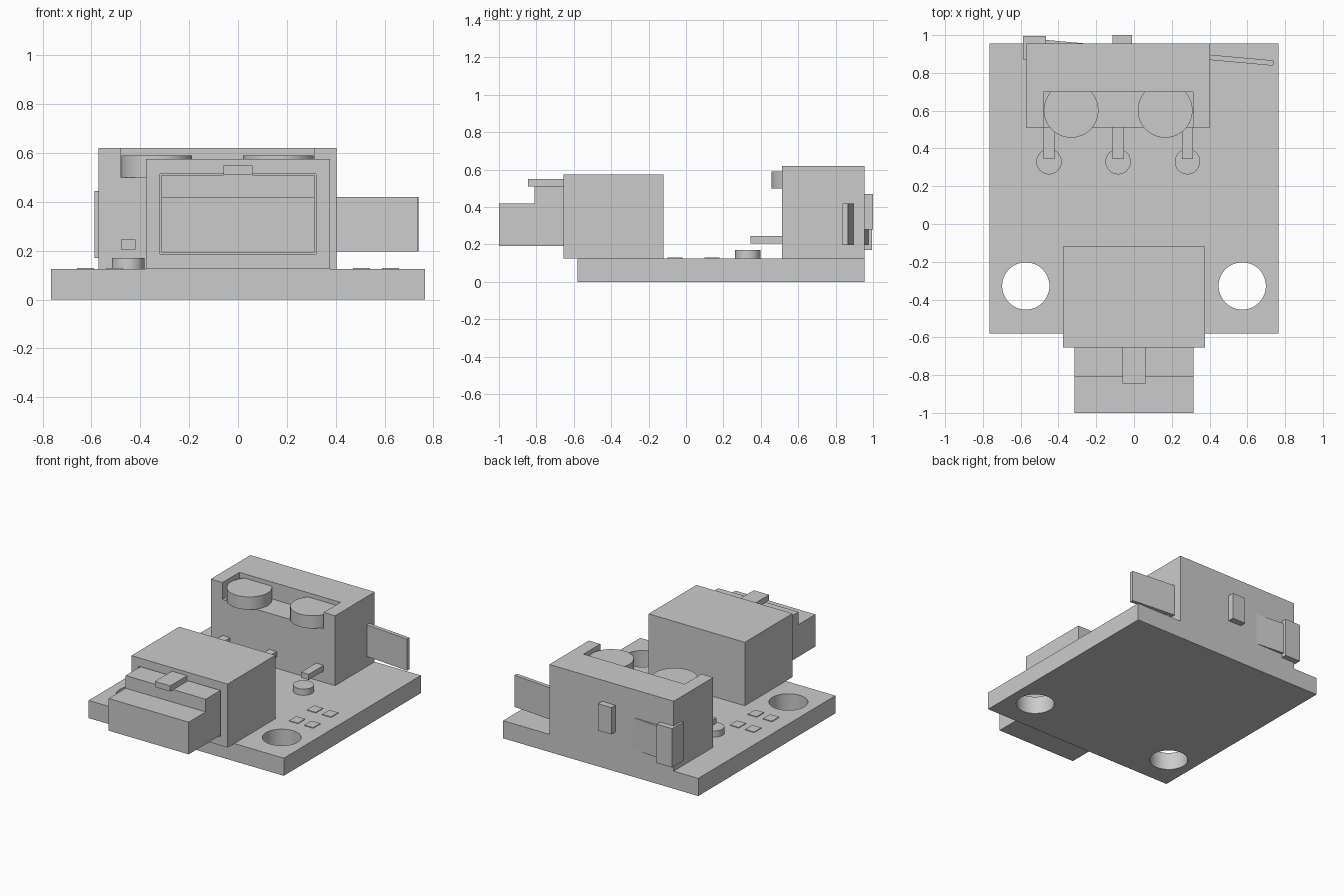
import bpy, bmesh
from math import atan2
from mathutils import Matrix, Vector

cube = bpy.data.objects.get("Cube")
if cube:
    bpy.data.objects.remove(cube, do_unlink=True)

grey = bpy.data.materials.new("plain grey")
grey.use_nodes = True
grey.diffuse_color = (0.6, 0.6, 0.6, 1)
grey.node_tree.nodes["Principled BSDF"].inputs["Base Color"].default_value = (0.6, 0.6, 0.6, 1)


def finish(name, bm):
    mesh = bpy.data.meshes.new(name)
    bm.to_mesh(mesh)
    bm.free()
    mesh.materials.append(grey)
    ob = bpy.data.objects.new(name, mesh)
    bpy.context.collection.objects.link(ob)
    return ob


def box(name, x, y, z):
    """Box from (min, max) pairs."""
    bm = bmesh.new()
    bmesh.ops.create_cube(bm, size=1)
    lo, hi = (Vector(c) for c in zip(x, y, z))
    size = hi - lo
    for v in bm.verts:
        v.co = (lo + hi) / 2 + v.co * size
    return finish(name, bm)


def disc(name, x, y, radius, z):
    bm = bmesh.new()
    bmesh.ops.create_cone(bm, cap_ends=True, segments=64, radius1=radius, radius2=radius,
                          depth=z[1] - z[0],
                          matrix=Matrix.Translation((x, y, sum(z) / 2)))
    ob = finish(name, bm)
    smooth(ob)
    return ob


def select(ob):
    bpy.ops.object.select_all(action='DESELECT')
    ob.select_set(True)
    bpy.context.view_layer.objects.active = ob


def smooth(ob):
    select(ob)
    bpy.ops.object.shade_smooth_by_angle()


def cut(ob, cutter):
    mod = ob.modifiers.new("cut", 'BOOLEAN')
    mod.operation = 'DIFFERENCE'
    mod.solver = 'EXACT'
    mod.object = cutter
    select(ob)
    bpy.ops.object.modifier_apply(modifier=mod.name)
    bpy.data.objects.remove(cutter, do_unlink=True)


TOP = 0.125  # upper face of the board

# Circuit board with two mounting holes
board = box("board", (-0.765, 0.765), (-0.58, 0.955), (0, TOP))
for side in (-1, 1):
    cut(board, disc("hole_cutter", side * 0.573, -0.328, 0.125, (-0.1, 0.3)))
smooth(board)

# Solder pads, two by two on each side
for side in (-1, 1):
    for x in (0.505, 0.625):
        for y in (-0.06, 0.14):
            box("solder_pad", (side * x - 0.035, side * x + 0.035),
                (y - 0.04, y + 0.04), (TOP, TOP + 0.005))

# Socket with its cavity, and the stepped plug inside it
socket = box("socket_housing", (-0.377, 0.377), (-0.655, -0.12), (TOP, 0.575))
cut(socket, box("cavity_cutter", (-0.32, 0.32), (-0.8, -0.25), (0.186, 0.515)))
box("plug_lower", (-0.314, 0.314), (-1, -0.25), (0.192, 0.42))
box("plug_upper", (-0.314, 0.314), (-0.81, -0.25), (0.42, 0.51))
box("plug_latch", (-0.06, 0.06), (-0.845, -0.64), (0.51, 0.55))

# Switch body with a recess along its front top edge
body = box("switch_body", (-0.572, 0.403), (0.512, 0.955), (TOP, 0.62))
cut(body, box("recess_cutter", (-0.48, 0.313), (0.4, 0.7), (0.5, 0.8)))
for x in (-0.333, 0.165):
    disc("fixing_disc", x, 0.602, 0.145, (0.5, 0.59))

# Terminal legs with solder joints
for x in (-0.45, -0.084, 0.283):
    box("terminal_leg", (x - 0.03, x + 0.03), (0.345, 0.53), (0.205, 0.245))
    disc("solder_joint", x, 0.33, 0.067, (TOP, 0.17))

# Push button and the lever hinge block on the back
box("push_button", (-0.115, -0.01), (0.94, 1), (0.28, 0.47))
box("hinge_block", (-0.588, -0.467), (0.87, 0.995), (0.17, 0.445))

# Slanted lever passing through the body
start, end = Vector((-0.55, 0.968, 0.308)), Vector((0.738, 0.852, 0.308))
length = (end - start).length
lever = box("lever", (0, length), (-0.014, 0.014), (-0.112, 0.112))
lever.location = start
lever.rotation_euler.z = atan2(end.y - start.y, end.x - start.x)
